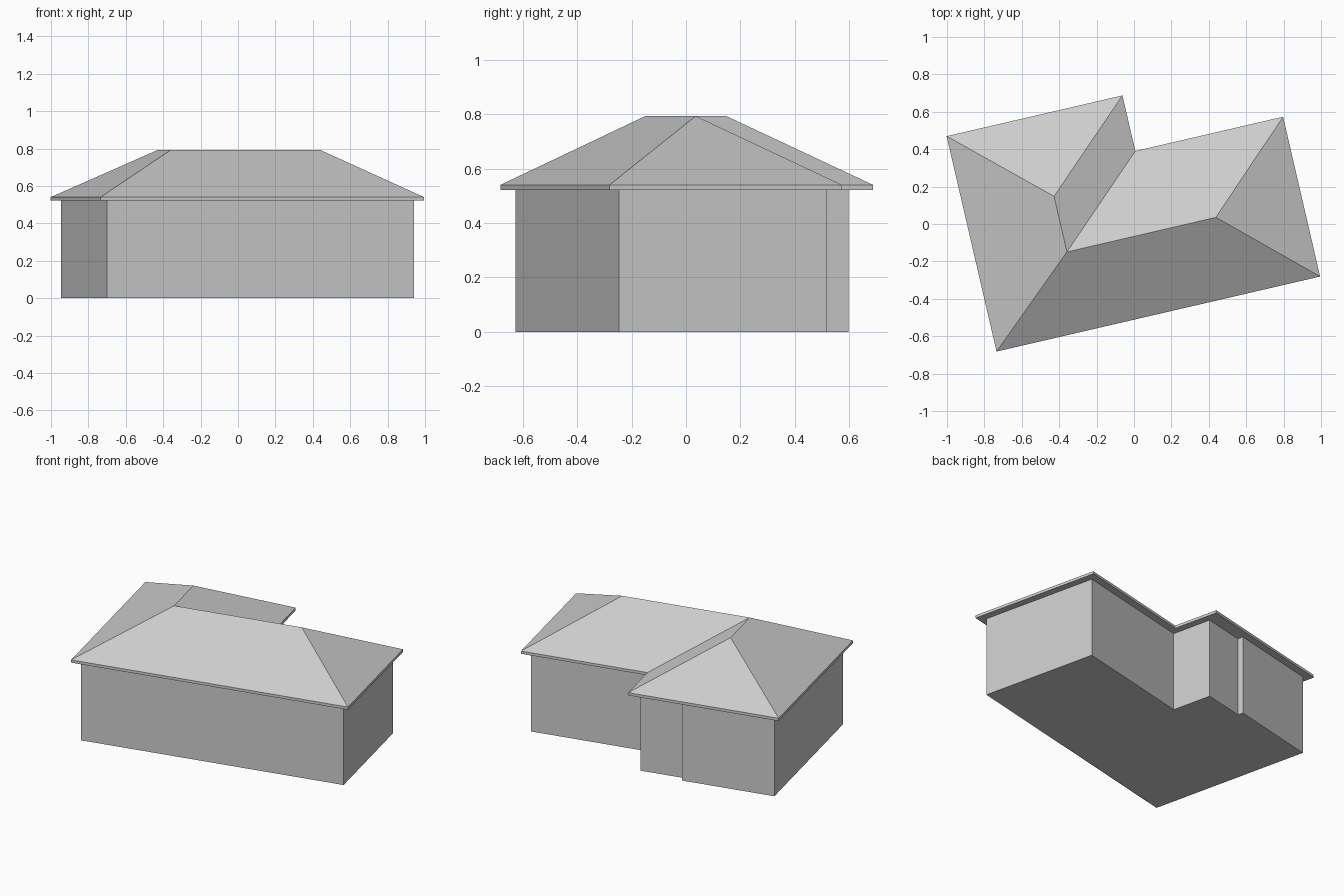
import bpy
import bmesh
from math import radians
from mathutils import Matrix

cube = bpy.data.objects.get("Cube")
if cube:
    bpy.data.objects.remove(cube, do_unlink=True)

grey = bpy.data.materials.new("light_grey")
grey.use_nodes = True
colour = (0.6, 0.6, 0.6, 1)
grey.diffuse_color = colour
grey.node_tree.nodes["Principled BSDF"].inputs["Base Color"].default_value = colour

# House frame: origin at the front right eave corner, turned on the plot
FRAME = Matrix.Translation((-0.735, -0.682, 0)) @ Matrix.Rotation(radians(13.05), 4, "Z")
LENGTH, DEPTH = 1.776, 1.182          # eave outline
WING, MAIN = 0.965, 0.877             # wing width, main block depth
EAVE, SOFFIT, RIDGE = 0.54, 0.522, 0.793
HANG = 0.046


def add_object(name, bm):
    bmesh.ops.recalc_face_normals(bm, faces=bm.faces)
    bm.transform(FRAME)
    mesh = bpy.data.meshes.new(name)
    bm.to_mesh(mesh)
    bm.free()
    mesh.materials.append(grey)
    obj = bpy.data.objects.new(name, mesh)
    bpy.context.collection.objects.link(obj)
    return obj


def prism(bm, outline, bottom, top, cap=True):
    """Extrude a plan outline upwards and return its top ring."""
    low = [bm.verts.new((x, y, bottom)) for x, y in outline]
    high = [bm.verts.new((x, y, top)) for x, y in outline]
    n = len(outline)
    bm.faces.new(low)
    for i in range(n):
        j = (i + 1) % n
        bm.faces.new((low[i], low[j], high[j], high[i]))
    if cap:
        bm.faces.new(high)
    return high


# Walls: L-shaped plan with a shallow step in the back of the wing
right, left = HANG, LENGTH - HANG
inner, back = WING - HANG, DEPTH - HANG
step, recess = 0.64, 0.037
bm = bmesh.new()
prism(bm, [(right, HANG), (left, HANG), (left, MAIN - HANG), (inner, MAIN - HANG),
           (inner, back - recess), (step, back - recess), (step, back), (right, back)],
      0, SOFFIT)
add_object("walls", bm)

# Hipped roof: eave band, then slopes meeting at an L-shaped ridge
bm = bmesh.new()
front_r, front_l, main_l, valley, wing_l, wing_r = prism(
    bm, [(0, 0), (LENGTH, 0), (LENGTH, MAIN), (WING, MAIN), (WING, DEPTH), (0, DEPTH)],
    SOFFIT, EAVE, cap=False)
ridge_wing, ridge_corner, ridge_end = [
    bm.verts.new((x, y, RIDGE)) for x, y in ((0.487, 0.739), (0.487, 0.434), (1.305, 0.434))]
for slope in ((front_r, front_l, ridge_end, ridge_corner),
              (front_l, main_l, ridge_end),
              (main_l, valley, ridge_corner, ridge_end),
              (valley, wing_l, ridge_wing, ridge_corner),
              (wing_l, wing_r, ridge_wing),
              (wing_r, front_r, ridge_corner, ridge_wing)):
    bm.faces.new(slope)
add_object("hipped_roof", bm)
